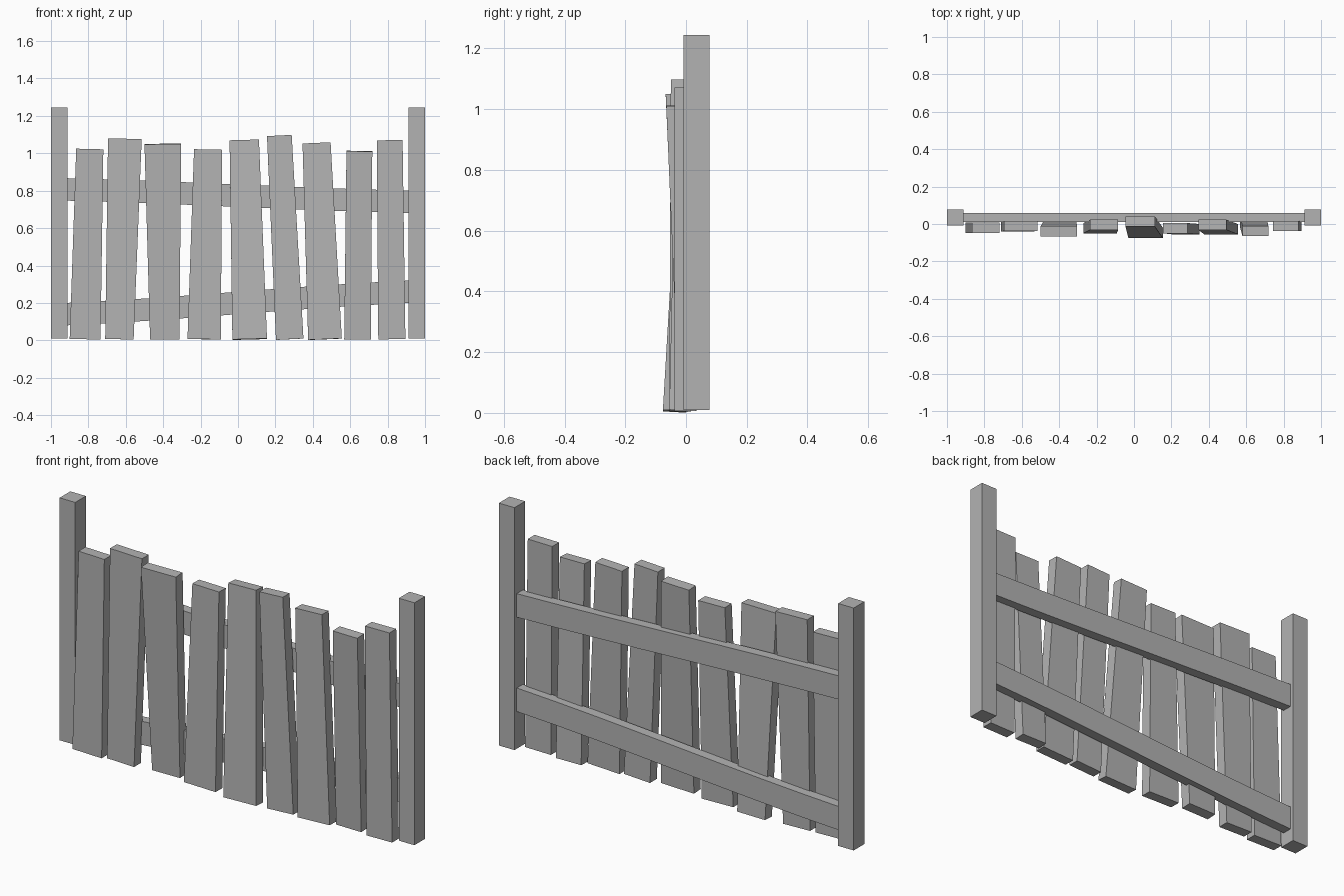
import bpy
import bmesh

cube = bpy.data.objects.get("Cube")
if cube:
    bpy.data.objects.remove(cube, do_unlink=True)

wood = bpy.data.materials.new("grey_wood")
wood.use_nodes = True
wood.diffuse_color = (0.45, 0.45, 0.45, 1)
wood.node_tree.nodes["Principled BSDF"].inputs["Base Color"].default_value = wood.diffuse_color


def loft(name, sections):
    """Join four-cornered sections into a capped, flat-shaded solid."""
    bm = bmesh.new()
    rings = [[bm.verts.new(p) for p in s] for s in sections]
    for a, b in zip(rings, rings[1:]):
        for i in range(4):
            j = (i + 1) % 4
            bm.faces.new((a[i], a[j], b[j], b[i]))
    bm.faces.new(rings[0][::-1])
    bm.faces.new(rings[-1])
    bmesh.ops.recalc_face_normals(bm, faces=bm.faces)
    mesh = bpy.data.meshes.new(name)
    bm.to_mesh(mesh)
    bm.free()
    mesh.materials.append(wood)
    obj = bpy.data.objects.new(name, mesh)
    bpy.context.collection.objects.link(obj)
    return obj


def plank(name, bottom, top, height, y_bottom, y_top, base=0.006, thick=0.055):
    """Tapered board whose ends stay square to its leaning axis."""
    lean_x = (sum(top) - sum(bottom)) / 2 / height
    lean_y = (y_top - y_bottom) / height
    sections = []
    for (x0, x1), y, z in ((bottom, y_bottom, base), (top, y_top, height)):
        mid = (x0 + x1) / 2
        sections.append([(x, y + dy, z - lean_x * (x - mid) - lean_y * (dy - thick / 2))
                         for x, dy in ((x0, 0), (x1, 0), (x1, thick), (x0, thick))])
    return loft(name, sections)


def rail(name, z_right, z_left, height=0.12, steps=8):
    """Gently bowed cross rail between the posts."""
    sections = []
    for i in range(steps + 1):
        t = i / steps
        ease = 0.65 * t + 0.35 * t * t * (3 - 2 * t)
        x, z = -0.92 + 1.84 * t, z_right + (z_left - z_right) * ease
        sections.append([(x, 0.01, z), (x, 0.06, z), (x, 0.06, z + height), (x, 0.01, z + height)])
    return loft(name, sections)


# End posts
for side, s in (("right", -1), ("left", 1)):
    loft(side + "_post", [[(s * x, y, z) for x, y in
                           ((0.912, -0.008), (1, -0.008), (1, 0.078), (0.912, 0.078))]
                          for z in (0.01, 1.245)])

# Cross rails
rail("upper_rail", 0.747, 0.68)
rail("lower_rail", 0.08, 0.2)

# Uneven planks: bottom x span, top x span, height, front y at bottom and top
planks = [
    ((-0.9, -0.735), (-0.865, -0.72), 1.023, -0.048, -0.048),
    ((-0.71, -0.558), (-0.695, -0.515), 1.078, -0.04, -0.038),
    ((-0.47, -0.313), (-0.5, -0.304), 1.05, -0.02, -0.067),
    ((-0.27, -0.092), (-0.235, -0.085), 1.02, -0.05, -0.032),
    ((-0.03, 0.155), (-0.045, 0.112), 1.07, -0.076, -0.014),
    ((0.203, 0.35), (0.155, 0.287), 1.095, -0.055, -0.05),
    ((0.375, 0.555), (0.345, 0.495), 1.055, -0.055, -0.032),
    ((0.568, 0.71), (0.58, 0.718), 1.012, -0.022, -0.065),
    ((0.75, 0.895), (0.742, 0.88), 1.07, -0.038, -0.038),
]
for i, spec in enumerate(planks, 1):
    plank(f"plank_{i}", *spec)
